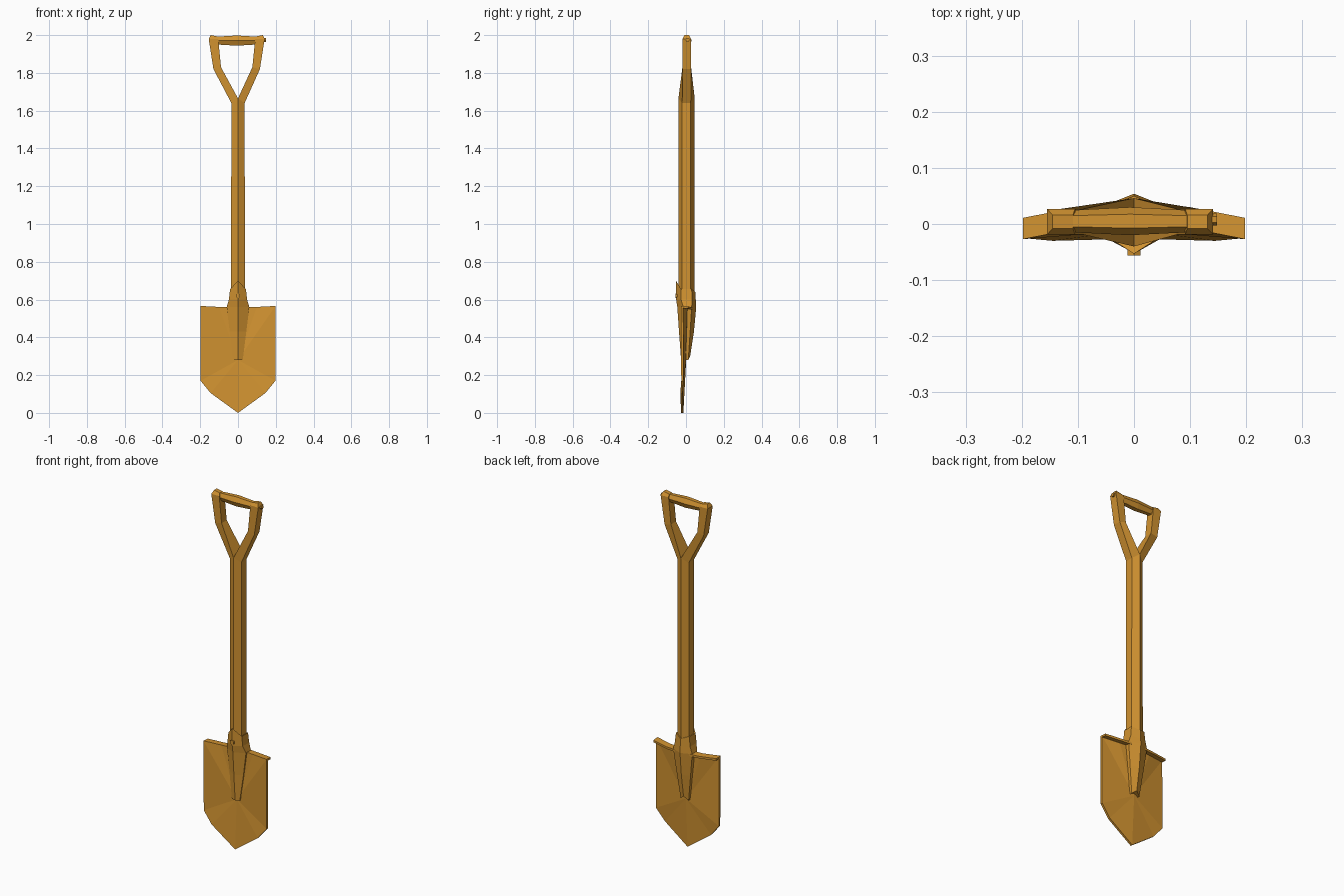
import bpy
import bmesh
from mathutils import Vector

cube = bpy.data.objects.get("Cube")
if cube:
    bpy.data.objects.remove(cube, do_unlink=True)

# One ochre colour for the whole shovel
ochre = bpy.data.materials.new("ochre")
ochre.use_nodes = True
COLOUR = (0.64, 0.29, 0.03, 1)
ochre.diffuse_color = COLOUR
ochre.node_tree.nodes["Principled BSDF"].inputs["Base Color"].default_value = COLOUR


def finish(name, bm):
    bmesh.ops.recalc_face_normals(bm, faces=bm.faces)
    mesh = bpy.data.meshes.new(name)
    bm.to_mesh(mesh)
    bm.free()
    mesh.materials.append(ochre)
    obj = bpy.data.objects.new(name, mesh)
    bpy.context.collection.objects.link(obj)
    return obj


def loft(name, rings):
    """Skin a list of equal-length rings and cap both ends."""
    bm = bmesh.new()
    rows = [[bm.verts.new(p) for p in ring] for ring in rings]
    n = len(rows[0])
    for a, b in zip(rows, rows[1:]):
        for i in range(n):
            j = (i + 1) % n
            bm.faces.new((a[i], a[j], b[j], b[i]))
    bm.faces.new(rows[0])
    bm.faces.new(rows[-1])
    return finish(name, bm)


def hexagon(x, front, side_front, side_back, back, z_front, z_side, z_back):
    """Six-sided ring with ridges on the front and back."""
    return [(0, front, z_front), (x, side_front, z_side), (x, side_back, z_side),
            (0, back, z_back), (-x, side_back, z_side), (-x, side_front, z_side)]


# Shaft
loft("shaft", [
    hexagon(0.037, -0.04, -0.02, 0.025, 0.046, 0.58, 0.58, 0.58),
    hexagon(0.035, -0.04, -0.02, 0.025, 0.046, 1.665, 1.64, 1.665)])

# Forked handle arms
SHIFT = -0.007


def arm_ring(side, outer, inner, z_out, z_in, front, back):
    return [(side * outer + SHIFT, front, z_out), (side * inner + SHIFT, front, z_in),
            (side * inner + SHIFT, back, z_in), (side * outer + SHIFT, back, z_out)]


for side, label in ((1, "left"), (-1, "right")):
    loft(label + "_handle_arm", [
        [(side * 0.035, -0.02, 1.64), (0, -0.04, 1.665),
         (0, 0.046, 1.665), (side * 0.035, 0.025, 1.64)],
        arm_ring(side, 0.123, 0.083, 1.82, 1.83, -0.019, 0.027),
        arm_ring(side, 0.148, 0.098, 1.98, 1.98, -0.019, 0.027),
        arm_ring(side, 0.138, 0.102, 2.0, 1.993, -0.008, 0.016)])

# Cross grip, slightly thicker in the middle
grip = []
for x, half, depth in ((-0.125, 0.02, 0.019), (SHIFT, 0.027, 0.025), (0.11, 0.02, 0.019)):
    grip.append([(x, 0.005 + y * depth, 1.971 + z * half) for y, z in
                 ((-1, 0), (-0.5, 1), (0.5, 1), (1, 0), (0.5, -1), (-0.5, -1))])
loft("cross_grip", grip)

# Socket collar, then the tongues running down the blade
loft("socket", [
    hexagon(0.042, -0.053, -0.026, 0.03, 0.05, 0.7, 0.655, 0.64),
    hexagon(0.048, -0.052, -0.026, 0.032, 0.052, 0.6, 0.6, 0.59),
    hexagon(0.06, -0.046, -0.014, 0.03, 0.054, 0.56, 0.56, 0.56),
    hexagon(0.044, -0.037, -0.014, 0.022, 0.042, 0.43, 0.43, 0.43),
    hexagon(0.025, -0.026, -0.02, 0.012, 0.022, 0.28, 0.28, 0.3)])

# Dished blade: a fan of facets around the hollow
half_edge = [Vector(p) for p in (
    (0.1, -0.008, 0.56), (0.198, -0.027, 0.565), (0.198, -0.025, 0.17),
    (0.145, -0.03, 0.105))]
flip = Vector((-1, 1, 1))
edge = ([Vector((0, 0, 0.56))] + half_edge + [Vector((0, -0.026, 0))]
        + [p * flip for p in reversed(half_edge)])
bm = bmesh.new()
hub = bm.verts.new((0, -0.011, 0.28))
rim = [bm.verts.new(p) for p in edge]
for i, v in enumerate(rim):
    bm.faces.new((hub, v, rim[(i + 1) % len(rim)]))
thick = bmesh.ops.extrude_face_region(bm, geom=bm.faces[:], use_keep_orig=True)
bmesh.ops.translate(bm, vec=(0, 0.012, 0), verts=[
    g for g in thick["geom"] if isinstance(g, bmesh.types.BMVert)])
finish("blade", bm)

# Foot rest folded back along the top of the blade
lip = []
for x, front, back, z in ((-0.198, -0.027, 0.011, 0.566), (-0.1, -0.008, 0.03, 0.561),
                          (0, 0, 0.04, 0.561), (0.1, -0.008, 0.03, 0.561),
                          (0.198, -0.027, 0.011, 0.566)):
    lip.append([(x, front, z - 0.01), (x, front, z), (x, back, z - 0.002), (x, back, z - 0.014)])
loft("foot_rest", lip)


# Small fixings
def stud(name, centre, radius, depth, rotation):
    bpy.ops.mesh.primitive_cylinder_add(vertices=6, radius=radius, depth=depth,
                                        location=centre, rotation=rotation)
    obj = bpy.context.object
    obj.name = name
    obj.data.materials.append(ochre)


QUARTER = 1.5708
stud("socket_rivet", (0, -0.05, 0.62), 0.013, 0.012, (QUARTER, 0, 0))
stud("grip_bolt", (0.141, 0.008, 1.974), 0.011, 0.014, (0, QUARTER, 0))
